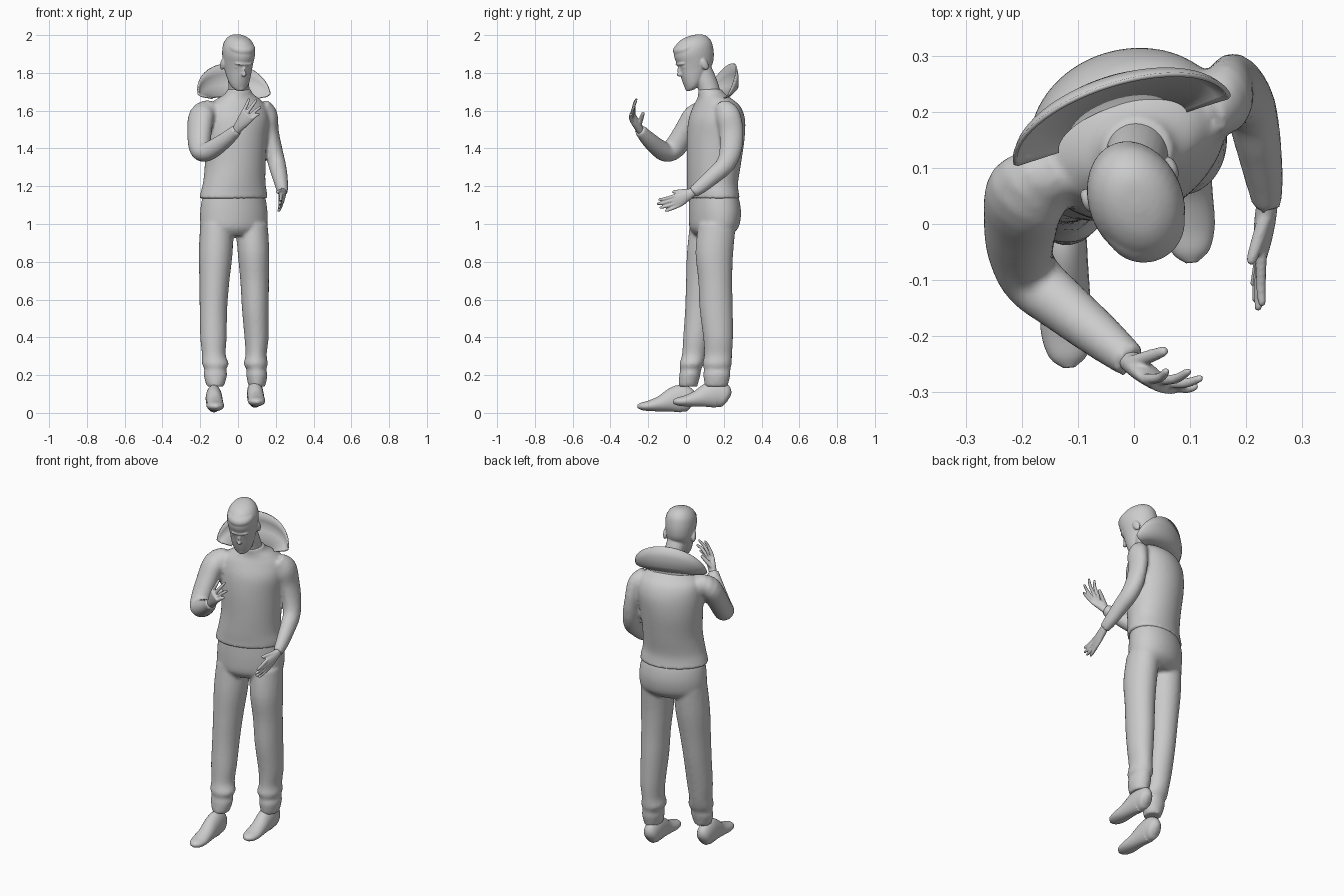
import bpy, bmesh, math
from mathutils import Vector, Matrix

YAW = math.radians(21)
ACROSS = Vector((math.cos(YAW), math.sin(YAW), 0))     # shoulder axis


def spline(rows, steps):
    """Catmull-Rom through rows of (x, y, z, radius_a, radius_b)."""
    out, n = [], len(rows)
    for i in range(n - 1):
        p = [rows[max(0, min(n - 1, i + k))] for k in (-1, 0, 1, 2)]
        for s in range(steps):
            t = s / steps
            out.append([0.5 * (2 * b + (c - a) * t + (2 * a - 5 * b + 4 * c - d) * t * t
                               + (3 * b - a - 3 * c + d) * t ** 3) for a, b, c, d in zip(*p)])
    return out + [list(rows[-1])]


def tube(bm, rows, side=(1, 0, 0), flat=False, sides=24, steps=4):
    """Closed loft; flat keeps every ring horizontal."""
    pts = spline(rows, steps)
    rings = []
    for i, (x, y, z, a, b) in enumerate(pts):
        c = Vector((x, y, z))
        tan = Vector(pts[min(i + 1, len(pts) - 1)][:3]) - Vector(pts[max(i - 1, 0)][:3])
        tan = Vector((0, 0, 1)) if flat else tan.normalized()
        u = Vector(side)
        u = (u - tan * u.dot(tan)).normalized()
        v = tan.cross(u)
        rings.append([bm.verts.new(c + u * a * math.cos(k * math.tau / sides) + v * b * math.sin(k * math.tau / sides))
                      for k in range(sides)])
    for r, q in zip(rings, rings[1:]):
        for k in range(sides):
            bm.faces.new((r[k], r[(k + 1) % sides], q[(k + 1) % sides], q[k]))
    bm.faces.new(rings[0][::-1])
    bm.faces.new(rings[-1])


def ball(bm, loc, size, tilt=0):
    m = Matrix.Translation(loc) @ Matrix.Rotation(tilt, 4, 'X') @ Matrix.Diagonal((*size, 1))
    bmesh.ops.create_icosphere(bm, subdivisions=3, radius=1, matrix=m)


def finish(name, bm, voxel=0, smooth=3):
    bmesh.ops.recalc_face_normals(bm, faces=bm.faces)
    for f in bm.faces:
        f.smooth = True
    me = bpy.data.meshes.new(name)
    bm.to_mesh(me)
    bm.free()
    ob = bpy.data.objects.new(name, me)
    bpy.context.collection.objects.link(ob)
    if voxel:                                           # melt overlapping lofts into one skin
        r = ob.modifiers.new("merge", 'REMESH')
        r.mode, r.voxel_size, r.use_smooth_shade = 'VOXEL', voxel, True
        s = ob.modifiers.new("soften", 'SMOOTH')
        s.factor, s.iterations = 0.5, smooth
    return ob


# Jacket: torso and both sleeves
bm = bmesh.new()
tube(bm, [(-.025, .145, 1.135, .187, .132), (-.022, .142, 1.17, .181, .129), (-.02, .14, 1.22, .17, .13),
          (-.015, .148, 1.32, .164, .14), (-.015, .157, 1.45, .172, .15), (-.01, .163, 1.55, .18, .145),
          (-.01, .163, 1.62, .165, .12), (0, .152, 1.66, .12, .09), (.005, .135, 1.69, .073, .07),
          (.005, .125, 1.715, .064, .062)], ACROSS, True, 40)
tube(bm, [(-.14, .1, 1.595, .06, .06), (-.19, .055, 1.575, .062, .075), (-.203, .0, 1.49, .058, .07),
          (-.202, -.055, 1.41, .056, .062), (-.18, -.1, 1.378, .055, .05), (-.13, -.143, 1.40, .049, .049),
          (-.06, -.2, 1.45, .041, .041), (-.005, -.245, 1.5, .031, .031)], (.6, .8, 0))
tube(bm, [(.12, .2, 1.61, .06, .05), (.16, .222, 1.575, .05, .065), (.173, .24, 1.49, .043, .064),
          (.19, .236, 1.39, .046, .059), (.207, .208, 1.315, .046, .05), (.22, .15, 1.26, .042, .045),
          (.232, .08, 1.2, .034, .038), (.237, .035, 1.168, .026, .03)])
finish("jacket", bm, 0.01)

# Trousers: hips and two legs with bunched cuffs
bm = bmesh.new()
tube(bm, [(-.02, .142, 1.18, .16, .115), (-.022, .15, 1.12, .177, .126), (-.022, .153, 1.05, .185, .13),
          (-.022, .148, .98, .18, .12), (-.022, .14, .94, .15, .085)], ACROSS, True, 40)
tube(bm, [(-.112, .12, 1.0, .088, .1), (-.118, .105, .85, .09, .1), (-.125, .09, .7, .08, .09),
          (-.13, .075, .55, .073, .08), (-.13, .055, .4, .07, .07), (-.128, .043, .31, .063, .064),
          (-.12, .03, .26, .07, .064), (-.12, .025, .23, .058, .056), (-.12, .02, .2, .062, .056),
          (-.12, .01, .14, .046, .05)], flat=True)
tube(bm, [(.072, .165, 1.0, .085, .1), (.082, .15, .85, .084, .1), (.088, .155, .7, .076, .09),
          (.092, .16, .55, .071, .088), (.098, .17, .4, .064, .079), (.096, .17, .31, .056, .074),
          (.094, .165, .26, .064, .077), (.098, .165, .23, .052, .07), (.1, .163, .2, .056, .072),
          (.1, .16, .14, .045, .06)], flat=True)
finish("trousers", bm, 0.01)

# Shoes
shoe = [(-.128, .04, .05, .012, .02), (-.128, .025, .058, .036, .055), (-.128, -.02, .075, .043, .073),
        (-.126, -.07, .068, .044, .065), (-.122, -.13, .05, .044, .043), (-.12, -.19, .038, .046, .029),
        (-.117, -.235, .035, .034, .02), (-.115, -.256, .035, .01, .008)]
for name, d in (("right_shoe", (0, 0, 0)), ("left_shoe", (.218, .187, .025))):
    bm = bmesh.new()
    tube(bm, [(x + d[0], y + d[1], z + d[2], a, b) for x, y, z, a, b in shoe])
    finish(name, bm)


# Hands: flattened palm, four fingers, thumb
def hand(name, wrist, knuckle, spread, tips, thumb):
    bm = bmesh.new()
    w, k, s = Vector(wrist), Vector(knuckle), Vector(spread).normalized()
    tube(bm, [(*w, .023, .019), (*w.lerp(k, .4), .03, .019), (*w.lerp(k, .8), .037, .015), (*k.lerp(w, -.12), .034, .009)], s)
    for i, tip in enumerate(tips):
        a, t = k + s * (-.028 + .0185 * i) + (w - k) * .15, Vector(tip)
        bend = (k - w).normalized() * .012
        tube(bm, [(*a, .01, .01), (*(a.lerp(t, .5) + bend), .009, .009), (*a.lerp(t, .93), .007, .007), (*t, .003, .003)], s, sides=10)
    a, t = w.lerp(k, .25) - s * .015, Vector(thumb)
    tube(bm, [(*a, .014, .014), (*a.lerp(t, .55), .012, .012), (*a.lerp(t, .92), .009, .009), (*t, .003, .003)], s, sides=10)
    finish(name, bm, 0.004, 2)


hand("right_hand", (-.012, -.24, 1.492), (.047, -.288, 1.572), (.6, -.15, -.6),
     [(.06, -.262, 1.665), (.10, -.263, 1.66), (.122, -.275, 1.622), (.113, -.29, 1.585)], (.058, -.225, 1.592))
hand("left_hand", (.238, .042, 1.172), (.226, -.055, 1.118), (.02, .3, -.95),
     [(.228, -.147, 1.128), (.221, -.155, 1.105), (.216, -.14, 1.085), (.213, -.112, 1.068)], (.207, -.072, 1.17))

# Head: skull, face features and ears, bowed forward and turned
bm = bmesh.new()
tube(bm, [(0, -.068, 0, .022, .02), (0, -.055, .015, .042, .037), (0, -.04, .04, .056, .056), (0, -.022, .075, .066, .077),
          (0, -.006, .11, .073, .094), (0, .001, .15, .08, .103), (0, .001, .19, .084, .109), (0, .004, .225, .08, .104),
          (0, .007, .255, .064, .084), (0, .01, .273, .038, .052), (0, .01, .279, .008, .01)], flat=True, sides=32)
ball(bm, (0, -.104, .098), (.013, .018, .012))            # nose tip
ball(bm, (0, -.1, .118), (.009, .013, .03), -.25)         # nose bridge
ball(bm, (0, -.083, .06), (.023, .012, .008))             # lips
ball(bm, (0, -.078, .015), (.02, .017, .014))             # chin
ball(bm, (0, -.088, .152), (.05, .02, .01))               # brow
ball(bm, (0, -.03, .225), (.074, .078, .04), .1)          # swept hair front
for sx in (-1, 1):
    ball(bm, (sx * .08, .015, .12), (.011, .02, .032), .2)
    ball(bm, (sx * .032, -.082, .133), (.014, .01, .007))
place = (Matrix.Translation((.0, .05, 1.868)) @ Matrix.Rotation(YAW, 4, 'Z')
         @ Matrix.Rotation(math.radians(15), 4, 'X') @ Matrix.Translation((0, 0, -.148)))
bm.transform(place)
tube(bm, [(.005, .135, 1.65, .058, .058), (.005, .12, 1.72, .055, .058), (.0, .09, 1.8, .055, .06), (0, .07, 1.86, .05, .05)], ACROSS, True)
finish("head", bm, 0.005, 2)

# Tall fan collar standing behind the neck
bm = bmesh.new()
axis = Vector((.953, .303, 0))
back = Vector((-.303, .953, 0))
rows = []
for width, rise, base, bulge in ((.2, .16, 1.69, .085), (.197, .11, 1.685, .097), (.18, .06, 1.675, .098), (.12, .01, 1.665, .05)):
    row = []
    for k in range(33):
        t = math.pi * k / 32
        row.append(bm.verts.new(Vector((-.02, .165, base + rise * math.sin(t)))
                                + axis * width * math.cos(t) + back * bulge * math.sin(t)))
    rows.append(row)
for r, q in zip(rows, rows[1:]):
    for k in range(32):
        bm.faces.new((r[k], r[k + 1], q[k + 1], q[k]))
sol = finish("fan_collar", bm).modifiers.new("thickness", 'SOLIDIFY')
sol.thickness, sol.offset = 0.008, 0
